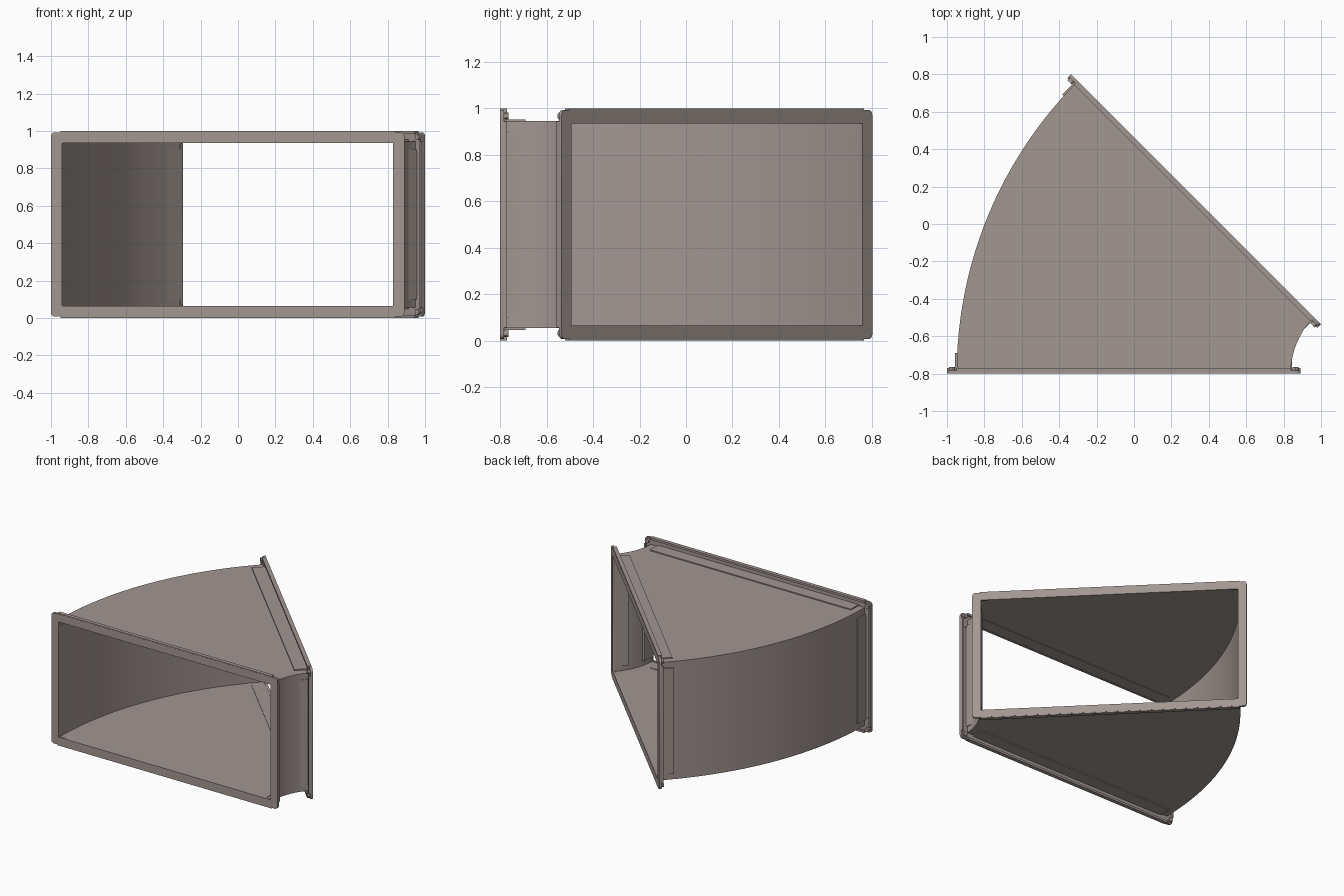
import bpy, bmesh, math
from mathutils import Vector

if "Cube" in bpy.data.objects:
    bpy.data.objects.remove(bpy.data.objects["Cube"])

CX, CY = 1.265, -0.8          # bend centre
RC, ZC = 1.32, 0.5            # centre of the duct section (radius, height)
HW, HH = 0.945, 0.493         # half size of the flange
BW, BH = 0.893, 0.445         # half size of the duct body
OW, OH = 0.885, 0.435         # half size of the flange opening
BEND = math.pi / 4

metal = bpy.data.materials.new("galvanised_grey")
metal.diffuse_color = (0.36, 0.31, 0.29, 1)
metal.use_nodes = True
metal.node_tree.nodes["Principled BSDF"].inputs["Base Color"].default_value = metal.diffuse_color


def place(end, u, v, n):
    """Section coordinates (u outward from bend, v up, n into duct) to world."""
    a, s = (0, 1) if end == 0 else (BEND, -1)
    r = RC + u
    return Vector((CX - r * math.cos(a) + s * n * math.sin(a),
                   CY + r * math.sin(a) + s * n * math.cos(a), ZC + v))


def bend_point(a, u, v):
    r = RC + u
    return Vector((CX - r * math.cos(a), CY + r * math.sin(a), ZC + v))


def finish(bm, name):
    bmesh.ops.recalc_face_normals(bm, faces=bm.faces)
    me = bpy.data.meshes.new(name)
    bm.to_mesh(me)
    bm.free()
    ob = bpy.data.objects.new(name, me)
    ob.data.materials.append(metal)
    bpy.context.collection.objects.link(ob)
    bpy.ops.object.select_all(action='DESELECT')
    ob.select_set(True)
    bpy.context.view_layer.objects.active = ob
    bpy.ops.object.shade_smooth_by_angle(angle=math.radians(30))


def outline(w, h, rad, seg=4):
    pts = []
    for k, (sx, sy) in enumerate(((1, 1), (-1, 1), (-1, -1), (1, -1))):
        for i in range(seg + 1):
            t = (k + i / seg) * math.pi / 2
            pts.append((sx * (w - rad) + rad * math.cos(t), sy * (h - rad) + rad * math.sin(t)))
    return pts


def tube(name, outer, inner, stations):
    """Sweep a hollow section through a list of station functions."""
    bm = bmesh.new()
    n = len(outer)
    rows = [[[bm.verts.new(f(*p)) for p in loop] for loop in (outer, inner)] for f in stations]
    for i in range(n):
        j = (i + 1) % n
        for a, b in zip(rows, rows[1:]):
            for k in (0, 1):
                bm.faces.new((a[k][i], a[k][j], b[k][j], b[k][i]))
        for e in (rows[0], rows[-1]):
            bm.faces.new((e[0][i], e[0][j], e[1][j], e[1][i]))
    finish(bm, name)


def add_box(bm, end, u, v, n):
    vs = [bm.verts.new(place(end, a, b, c)) for a in u for b in v for c in n]
    for f in ((0, 1, 3, 2), (4, 5, 7, 6), (0, 1, 5, 4), (2, 3, 7, 6), (0, 2, 6, 4), (1, 3, 7, 5)):
        bm.faces.new([vs[i] for i in f])


def add_bolt(bm, end, u, v, n0, n1, rad, seg=12):
    rings = [[bm.verts.new(place(end, u + rad * math.cos(2 * math.pi * i / seg),
                                 v + rad * math.sin(2 * math.pi * i / seg), n))
              for i in range(seg)] for n in (n0, n1)]
    for i in range(seg):
        j = (i + 1) % seg
        bm.faces.new((rings[0][i], rings[0][j], rings[1][j], rings[1][i]))
    bm.faces.new(rings[0])
    bm.faces.new(rings[1])


def rect(w, h):
    return [(w, h), (-w, h), (-w, -h), (w, -h)]


# curved sheet-metal duct body
STEPS = 24
tube("duct_body", rect(BW, BH), rect(BW - 0.004, BH - 0.004),
     [lambda u, v, a=BEND * i / STEPS: bend_point(a, u, v) for i in range(STEPS + 1)])

for end, tag in ((0, "front"), (1, "angled")):
    # flat flange with rounded outer corners
    tube(tag + "_flange", outline(HW, HH, 0.022), outline(OW, OH, 0.002),
         [lambda u, v, n=n, e=end: place(e, u, v, n) for n in (0, 0.017)])

    # collar hugging the duct, folded lips and clamping strips on each side
    lips, strips, corners = bmesh.new(), bmesh.new(), bmesh.new()
    LU, LV = 0.84, 0.4
    for s in (1, -1):
        def span(a, b):
            return sorted((s * a, s * b))
        add_box(lips, end, (-HW + 0.05, HW - 0.05), span(HH - 0.01, HH + 0.006), (0.001, 0.03))
        add_box(lips, end, span(HW - 0.012, HW), (-HH + 0.05, HH - 0.05), (0.001, 0.03))
        add_box(strips, end, (-LU, LU), span(BH - 0.008, BH + 0.008), (0.015, 0.11))
        add_box(strips, end, span(BW - 0.008, BW + 0.008), (-LV, LV), (0.015, 0.11))
        # corner angle pieces and bolts
        for t in (1, -1):
            def tspan(a, b):
                return sorted((t * a, t * b))
            add_box(corners, end, span(BW, HW - 0.014), tspan(HH - 0.11, HH - 0.014), (0.015, 0.022))
            add_box(corners, end, span(HW - 0.13, HW - 0.014), tspan(BH, HH - 0.014), (0.015, 0.0215))
            add_bolt(corners, end, s * (HW - 0.026), t * (HH - 0.026), 0.015, 0.036, 0.016)
    finish(lips, tag + "_flange_lips")
    finish(strips, tag + "_flange_strips")
    finish(corners, tag + "_corner_pieces")
